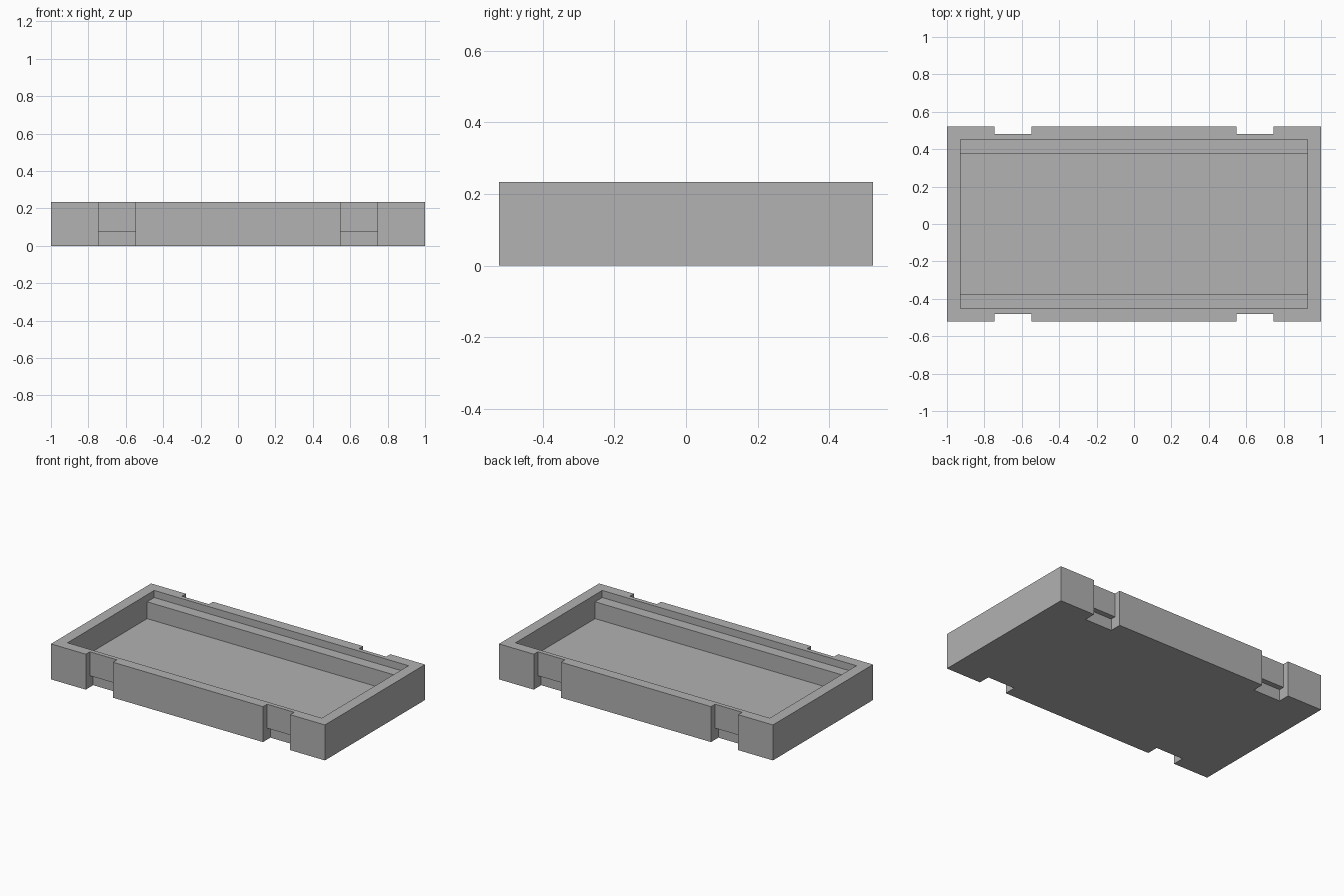
import bpy
import bmesh

cube = bpy.data.objects.get("Cube")
if cube:
    bpy.data.objects.remove(cube, do_unlink=True)

HALF_Y, TOP = 0.522, 0.234
FLOOR, LEDGE = 0.076, 0.187

grey = bpy.data.materials.new("plain grey")
grey.use_nodes = True
colour = (0.445, 0.445, 0.445, 1)
grey.diffuse_color = colour
grey.node_tree.nodes["Principled BSDF"].inputs["Base Color"].default_value = colour


def extrude_along_x(name, profile, x0, x1):
    """Solid with a (y, z) cross-section running from x0 to x1."""
    bm = bmesh.new()
    face = bm.faces.new([bm.verts.new((x0, y, z)) for y, z in profile])
    grown = bmesh.ops.extrude_face_region(bm, geom=[face])["geom"]
    moved = [v for v in grown if isinstance(v, bmesh.types.BMVert)]
    bmesh.ops.translate(bm, verts=moved, vec=(x1 - x0, 0, 0))
    bmesh.ops.recalc_face_normals(bm, faces=bm.faces)
    mesh = bpy.data.meshes.new(name)
    bm.to_mesh(mesh)
    bm.free()
    obj = bpy.data.objects.new(name, mesh)
    bpy.context.collection.objects.link(obj)
    return obj


def cut(target, cutter):
    """Subtract the cutter, then discard it."""
    cutter.hide_render = True
    mod = target.modifiers.new("cut", "BOOLEAN")
    mod.operation, mod.solver, mod.object = "DIFFERENCE", "EXACT", cutter
    bpy.context.view_layer.update()
    graph = bpy.context.evaluated_depsgraph_get()
    result = bpy.data.meshes.new_from_object(target.evaluated_get(graph))
    target.modifiers.clear()
    target.data = result
    bpy.data.objects.remove(cutter, do_unlink=True)


# Outer block of the tray
tray = extrude_along_x("tray", [(-HALF_Y, 0), (HALF_Y, 0), (HALF_Y, TOP), (-HALF_Y, TOP)], -1, 1)
tray.data.materials.append(grey)

# Stepped cavity: narrow floor, ledges along both long walls
right_side = [(0.378, FLOOR), (0.378, LEDGE), (0.452, LEDGE), (0.452, 0.4)]
left_side = [(-y, z) for y, z in reversed(right_side)]
cut(tray, extrude_along_x("cavity_cutter", right_side + left_side, -0.928, 0.928))

# Four clip notches, undercut near the base
notch = [(0.6, -0.1), (0.6, 0.4), (0.48, 0.4), (0.48, FLOOR), (0.445, FLOOR), (0.445, -0.1)]
for side in (-1, 1):
    for end in (-1, 1):
        profile = [(side * y, z) for y, z in notch]
        x0, x1 = sorted((end * 0.548, end * 0.746))
        cut(tray, extrude_along_x("notch_cutter", profile, x0, x1))
